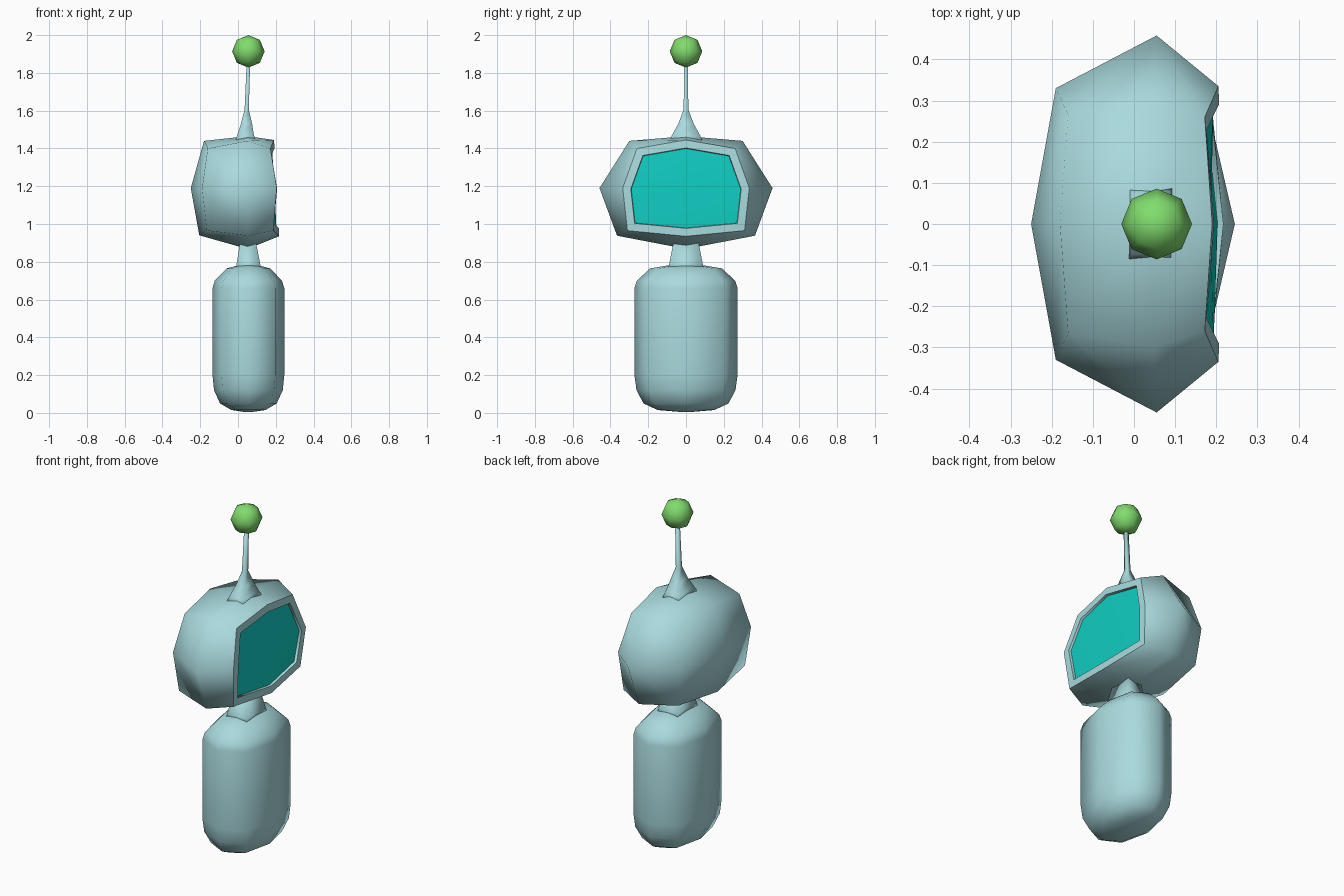
import bpy
import bmesh
from math import cos, sin, pi

if "Cube" in bpy.data.objects:
    bpy.data.objects.remove(bpy.data.objects["Cube"], do_unlink=True)

CENTRE_X = 0.055


def make_material(name, color):
    mat = bpy.data.materials.new(name)
    mat.use_nodes = True
    mat.diffuse_color = (*color, 1)
    mat.node_tree.nodes["Principled BSDF"].inputs["Base Color"].default_value = (*color, 1)
    return mat


shell = make_material("pale blue shell", (0.40, 0.70, 0.73))
teal = make_material("teal screen", (0.005, 0.61, 0.54))
green = make_material("green bulb", (0.22, 0.72, 0.155))


def finish(bm, name, *materials):
    bmesh.ops.recalc_face_normals(bm, faces=bm.faces)
    for face in bm.faces:
        face.smooth = True
    mesh = bpy.data.meshes.new(name)
    bm.to_mesh(mesh)
    bm.free()
    for mat in materials:
        mesh.materials.append(mat)
    obj = bpy.data.objects.new(name, mesh)
    bpy.context.collection.objects.link(obj)
    return obj


def loft(name, rings, sides, corner, mat, turn=0.0):
    """Stack rings (x centre, z, x radius, y radius); corner pushes the diagonal points."""
    bm = bmesh.new()
    loops = []
    for cx, z, rx, ry in rings:
        loop = []
        for i in range(sides):
            a = 2 * pi * i / sides + turn
            k = corner if i % 2 else 1.0
            loop.append(bm.verts.new((cx + rx * k * cos(a), ry * k * sin(a), z)))
        loops.append(loop)
    for low, high in zip(loops, loops[1:]):
        for i in range(sides):
            j = (i + 1) % sides
            bm.faces.new((low[i], low[j], high[j], high[i]))
    bm.faces.new(loops[0][::-1])
    bm.faces.new(loops[-1])
    return finish(bm, name, mat)


# Rounded torso
torso = [(0.005, 0.02, 0.03), (0.015, 0.09, 0.15), (0.05, 0.15, 0.225),
         (0.12, 0.182, 0.262), (0.2, 0.19, 0.273), (0.66, 0.19, 0.273),
         (0.70, 0.178, 0.26), (0.765, 0.115, 0.19), (0.785, 0.04, 0.07)]
loft("torso", [(CENTRE_X, *ring) for ring in torso], 8, 1.06, shell)

# Tapered square neck
loft("neck", [(CENTRE_X, 0.76, 0.095, 0.135), (CENTRE_X, 0.79, 0.088, 0.125),
              (0.053, 0.90, 0.06, 0.095)], 4, 1.0, shell, pi / 4)

# Head: a cube of three points per side, each point moved to its place.
# Keys are the (x, |y|, z) signs of the point.
HEAD = {
    (-1, 0, 1): (-0.18, 0, 1.44), (-1, 1, 1): (-0.16, 0.265, 1.40),
    (0, 0, 1): (0.05, 0, 1.465), (0, 1, 1): (0.05, 0.30, 1.44),
    (1, 0, 1): (0.19, 0, 1.445), (1, 1, 1): (0.172, 0.26, 1.40),
    (-1, 0, 0): (-0.25, 0, 1.19), (-1, 1, 0): (-0.19, 0.33, 1.19),
    (0, 1, 0): (CENTRE_X, 0.458, 1.19),
    (1, 0, 0): (0.20, 0, 1.19), (1, 1, 0): (0.205, 0.335, 1.19),
    (-1, 0, -1): (-0.205, 0, 0.94), (-1, 1, -1): (-0.165, 0.31, 0.965),
    (0, 0, -1): (0.05, 0, 0.868), (0, 1, -1): (0.05, 0.365, 0.938),
    (1, 0, -1): (0.217, 0, 0.935), (1, 1, -1): (0.187, 0.31, 0.965),
}
bm = bmesh.new()
bmesh.ops.create_cube(bm, size=2)
bmesh.ops.subdivide_edges(bm, edges=bm.edges[:], cuts=1, use_grid_fill=True)
screen = [f for f in bm.faces if f.calc_center_median().x > 0.9]
for v in bm.verts:
    sx, sy, sz = (round(c) for c in v.co)
    x, y, z = HEAD[sx, abs(sy), sz]
    v.co = (x, y * sy, z)
bm.normal_update()


def sharpen_border(faces):
    group = set(faces)
    for edge in {e for f in faces for e in f.edges}:
        if any(f not in group for f in edge.link_faces):
            edge.smooth = False


# Face rim and recessed screen
rim = bmesh.ops.inset_region(bm, faces=screen, thickness=0.042, use_even_offset=True)["faces"]
bmesh.ops.inset_region(bm, faces=screen, thickness=0.002, depth=-0.014, use_even_offset=True)
sharpen_border(rim)
sharpen_border(screen)
for face in screen:
    face.material_index = 1
finish(bm, "head", shell, teal)

# Antenna: flared foot and thin stalk
loft("antenna", [(0.04, 1.43, 0.08, 0.13), (0.04, 1.47, 0.063, 0.105),
                 (0.045, 1.53, 0.042, 0.058), (0.046, 1.605, 0.016, 0.018),
                 (CENTRE_X, 1.85, 0.013, 0.013)], 4, 1.0, shell, pi / 4)

# Bulb on top
bm = bmesh.new()
bmesh.ops.create_uvsphere(bm, u_segments=8, v_segments=4, radius=0.086)
bmesh.ops.translate(bm, verts=bm.verts, vec=(CENTRE_X, 0, 1.914))
finish(bm, "antenna_bulb", green)
